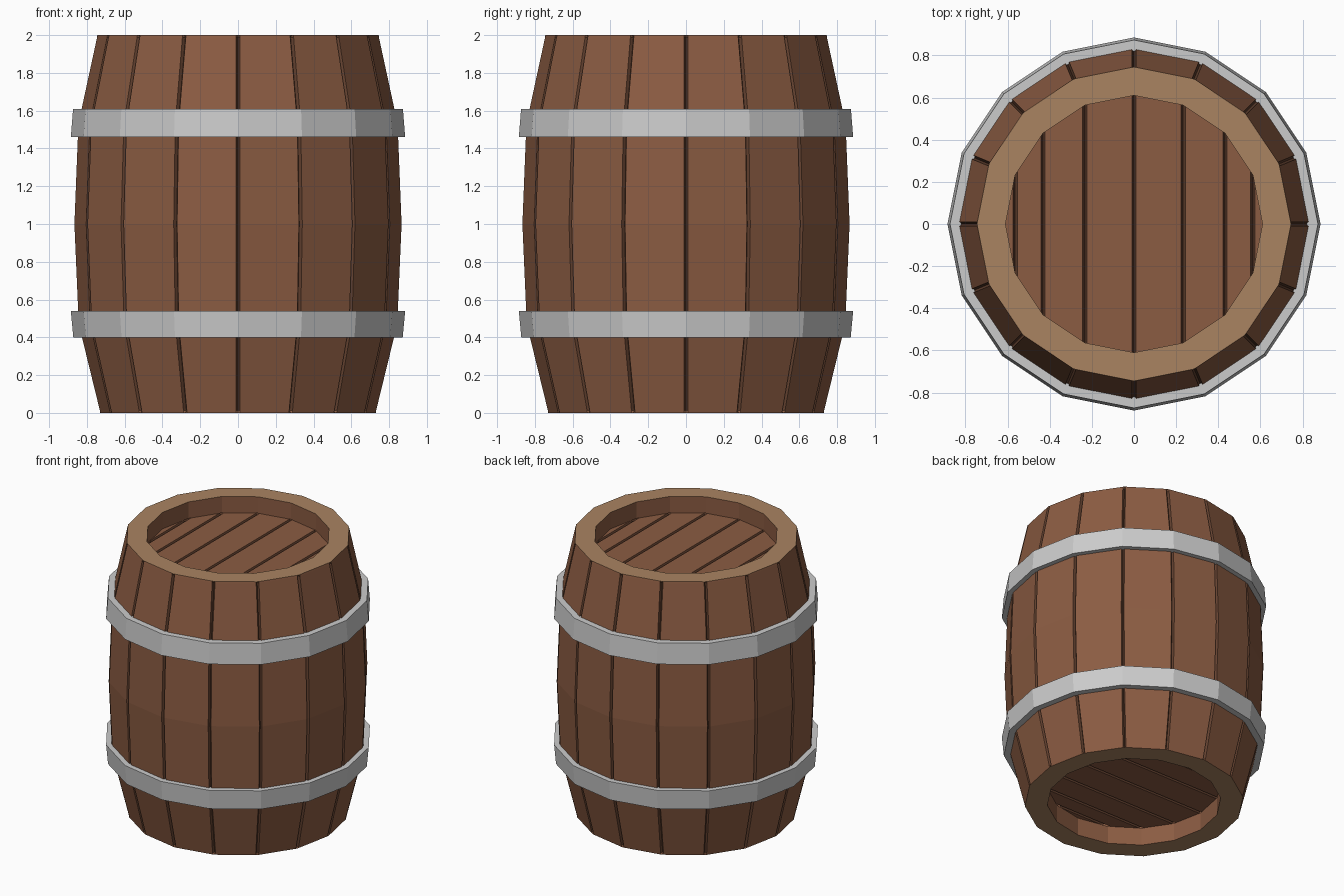
import bpy
from math import sin, cos, pi

if "Cube" in bpy.data.objects:
    bpy.data.objects.remove(bpy.data.objects["Cube"])

N = 16        # staves
GAP = 0.01    # half width of a seam
DEEP = 0.02   # seam depth


def material(name, rgb):
    m = bpy.data.materials.new(name)
    m.diffuse_color = (*rgb, 1)
    m.use_nodes = True
    m.node_tree.nodes["Principled BSDF"].inputs["Base Color"].default_value = m.diffuse_color
    return m


wood = material("wood", (0.26, 0.107, 0.055))
seam = material("seam_wood", (0.13, 0.055, 0.03))
end_grain = material("end_grain", (0.40, 0.23, 0.12))


def make(name, verts, faces, mats=(), idx=None):
    me = bpy.data.meshes.new(name)
    me.from_pydata(verts, [], faces)
    for m in mats:
        me.materials.append(m)
    if idx:
        me.polygons.foreach_set("material_index", idx)
    me.update()
    ob = bpy.data.objects.new(name, me)
    bpy.context.collection.objects.link(ob)
    return ob


def corner(r, k):
    a = 2 * pi * k / N
    return r * cos(a), r * sin(a)


def stave_ring(r, z, depth):
    """16-sided ring with a V notch at every corner."""
    t = GAP / (2 * r * sin(pi / N))
    pts = []
    for k in range(N):
        c = corner(r, k)
        for j in (-1, 0, 1):
            if j:
                n = corner(r, k + j)
                p = [c[i] + (n[i] - c[i]) * t for i in (0, 1)]
            else:
                p = corner(r - depth, k)
            pts.append((p[0], p[1], z))
    return pts


# Staves and rims: one loft from the bottom recess, up the outside, into the top recess
profile = [(0.58, 0.13, 0), (0.58, 0, 0), (0.73, 0, 0), (0.733, 0.012, DEEP),
           (0.845, 0.47, DEEP), (0.868, 1.0, DEEP), (0.847, 1.53, DEEP),
           (0.748, 1.988, DEEP), (0.745, 2, 0), (0.61, 2, 0), (0.61, 1.88, 0)]
verts, faces, idx = [], [], []
for p in profile:
    verts += stave_ring(*p)
M = 3 * N
for s in range(len(profile) - 1):
    for i in range(M):
        j = (i + 1) % M
        faces.append((s * M + i, s * M + j, (s + 1) * M + j, (s + 1) * M + i))
        if s in (1, 8):
            idx.append(2)
        else:
            idx.append(1 if 2 < s < 7 and i % 3 != 2 else 0)
make("staves", verts, faces, (wood, seam, end_grain), idx)


# Planked heads with V seams running between opposite corners
def head(name, r, z, up):
    xs = [-r * cos(2 * pi * k / N) for k in range(N // 2 + 1)]
    ys = [r * sin(2 * pi * k / N) for k in range(N // 2 + 1)]

    def half(x):
        for k in range(N // 2):
            if x <= xs[k + 1] + 1e-9:
                f = (x - xs[k]) / (xs[k + 1] - xs[k])
                return ys[k] + (ys[k + 1] - ys[k]) * f
        return 0
    stations = [(xs[0], 0)]
    for x in xs[1:-1]:
        stations += [(x - GAP, 0), (x, DEEP), (x + GAP, 0)]
    stations.append((xs[-1], 0))
    verts, faces, idx = [], [], []
    for x, d in stations:
        h = half(x)
        for y in (-h, h):
            verts.append((x, y, z - d) if up else (y, x, z + d))
    for i in range(len(stations) - 1):
        faces.append((2 * i, 2 * i + 2, 2 * i + 3, 2 * i + 1))
        idx.append(0 if i % 3 == 0 else 1)
    make(name, verts, faces, (wood, seam), idx)


head("top_head", 0.61, 1.88, True)
head("bottom_head", 0.58, 0.13, False)


# Metal hoops, wider towards the belly
def hoop(name, section):
    verts = [(*corner(r, k), z) for r, z in section for k in range(N)]
    faces = []
    for s in range(4):
        t = (s + 1) % 4
        for i in range(N):
            j = (i + 1) % N
            faces.append((s * N + i, s * N + j, t * N + j, t * N + i))
    make(name, verts, faces)


hoop("lower_hoop", [(0.82, 0.40), (0.872, 0.40), (0.885, 0.54), (0.835, 0.54)])
hoop("upper_hoop", [(0.835, 1.46), (0.885, 1.46), (0.873, 1.61), (0.82, 1.61)])
